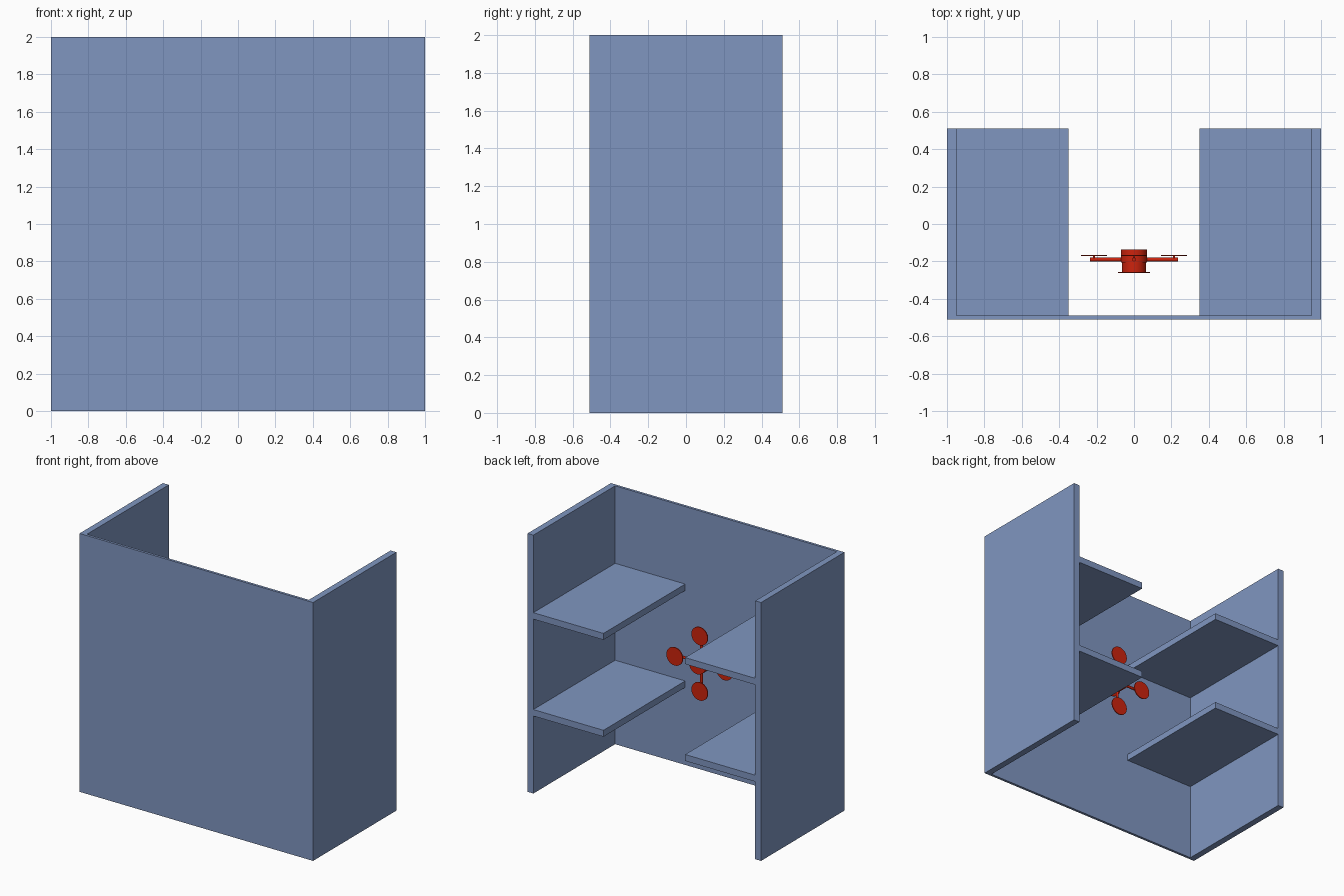
import bpy
import math
from mathutils import Vector

old = bpy.data.objects.get("Cube")
if old:
    bpy.data.objects.remove(old, do_unlink=True)


def material(name, rgb):
    m = bpy.data.materials.new(name)
    m.use_nodes = True
    m.diffuse_color = (*rgb, 1)
    m.node_tree.nodes["Principled BSDF"].inputs["Base Color"].default_value = (*rgb, 1)
    return m


BLUE = material("slate_blue", (0.215, 0.305, 0.53))
RED = material("red", (0.61, 0.017, 0.004))


def box(name, lo, hi, mat):
    """Box between two opposite corners."""
    lo, hi = Vector(lo), Vector(hi)
    bpy.ops.mesh.primitive_cube_add(size=1, location=(lo + hi) / 2)
    ob = bpy.context.object
    ob.name = name
    ob.scale = hi - lo
    bpy.ops.object.transform_apply(location=False, rotation=False, scale=True)
    ob.data.materials.append(mat)
    return ob


def rod(name, start, end, radius, mat, sides=32):
    """Cylinder from one point to another."""
    start, end = Vector(start), Vector(end)
    axis = end - start
    bpy.ops.mesh.primitive_cylinder_add(vertices=sides, radius=radius, depth=axis.length,
                                        location=(start + end) / 2,
                                        rotation=axis.to_track_quat('Z', 'Y').to_euler())
    ob = bpy.context.object
    ob.name = name
    ob.data.materials.append(mat)
    bpy.ops.object.shade_smooth_by_angle(angle=math.radians(30))
    return ob


# Cabinet: front panel, side walls and two shelves on each side
box("front_panel", (-1, -0.51, 0), (1, -0.49, 2), BLUE)
for side, s in (("left", 1), ("right", -1)):
    box(side + "_wall", (min(s, s * 0.95), -0.49, 0), (max(s, s * 0.95), 0.51, 2), BLUE)
    x0, x1 = sorted((s * 0.35, s * 0.95))
    for level, top in (("lower", 0.65), ("upper", 1.40)):
        box(f"{side}_{level}_shelf", (x0, -0.49, top - 0.05), (x1, 0.51, top), BLUE)

# Central hub: main drum, narrower drum and thin flange along y
rod("hub_drum", (0, -0.205, 1), (0, -0.137, 1), 0.07, RED)
rod("hub_neck", (0, -0.26, 1), (0, -0.205, 1), 0.064, RED)
rod("hub_flange", (0, -0.263, 1), (0, -0.257, 1), 0.085, RED)

# Four arms in a cross, each carrying a thin upright disc on a short pin
for name, dx, dz in (("left", 1, 0), ("top", 0, 1), ("right", -1, 0), ("bottom", 0, -1)):
    def at(r, y):
        return (dx * r, y, 1 + dz * r)
    rod(name + "_arm", at(0.05, -0.19), at(0.235, -0.19), 0.01, RED, 16)
    rod(name + "_pin", at(0.214, -0.19), at(0.214, -0.168), 0.006, RED, 12)
    rod(name + "_disc", at(0.214, -0.172), at(0.214, -0.165), 0.07, RED)
